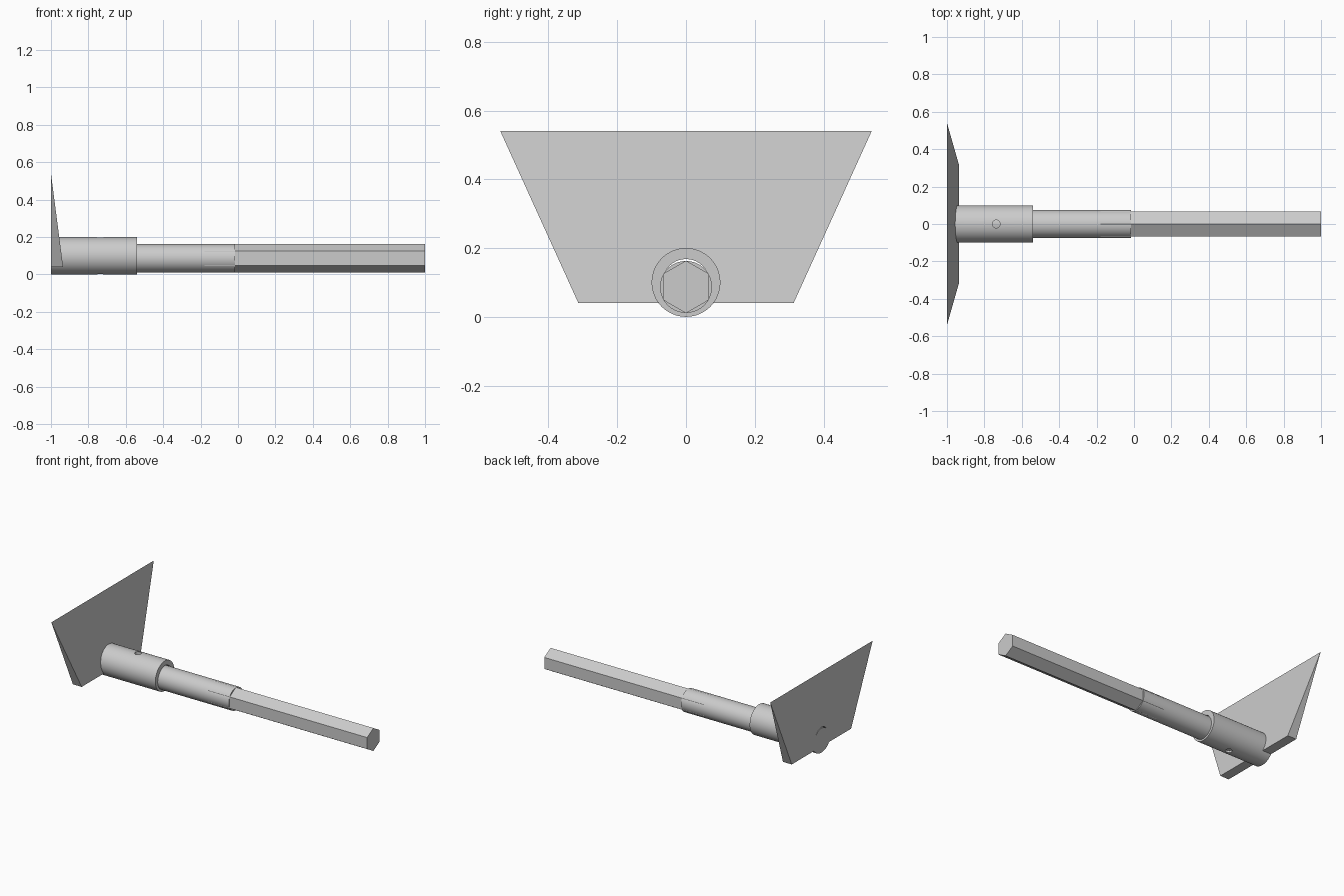
import bpy
import bmesh
import math
from mathutils import Matrix, Vector

cube = bpy.data.objects.get("Cube")
if cube:
    bpy.data.objects.remove(cube, do_unlink=True)

# Single plain steel colour
steel = bpy.data.materials.new("steel_grey")
steel.use_nodes = True
colour = (0.6, 0.6, 0.6, 1)
steel.diffuse_color = colour
steel.node_tree.nodes["Principled BSDF"].inputs["Base Color"].default_value = colour


def finish(name, bm):
    bmesh.ops.recalc_face_normals(bm, faces=bm.faces)
    mesh = bpy.data.meshes.new(name)
    bm.to_mesh(mesh)
    bm.free()
    obj = bpy.data.objects.new(name, mesh)
    mesh.materials.append(steel)
    bpy.context.collection.objects.link(obj)
    return obj


def rod(name, start, end, radius, sides, axis="X"):
    """Cylinder between two points along X or Z."""
    start, end = Vector(start), Vector(end)
    bm = bmesh.new()
    turn = Matrix.Rotation(math.pi / 2, 4, "Y") if axis == "X" else Matrix()
    # quarter turn puts hexagon corners at the front and back
    spin = Matrix.Rotation(math.pi / 2, 4, "Z")
    bmesh.ops.create_cone(
        bm, cap_ends=True, segments=sides, radius1=radius, radius2=radius,
        depth=(end - start).length,
        matrix=Matrix.Translation((start + end) / 2) @ turn @ spin)
    return finish(name, bm)


def select_only(obj):
    bpy.ops.object.select_all(action="DESELECT")
    obj.select_set(True)
    bpy.context.view_layer.objects.active = obj


def cut(obj, cutter):
    select_only(obj)
    mod = obj.modifiers.new("cut", "BOOLEAN")
    mod.operation = "DIFFERENCE"
    mod.solver = "EXACT"
    mod.object = cutter
    bpy.ops.object.modifier_apply(modifier=mod.name)


def smooth(obj):
    select_only(obj)
    bpy.ops.object.shade_smooth_by_angle(angle=math.radians(30))


COLLAR_Z, SHAFT_Z = 0.1, 0.087

# Tapered wedge blade: thick lower edge, sharp wide upper edge
bm = bmesh.new()
top = [bm.verts.new((-1, s * 0.54, 0.54)) for s in (-1, 1)]
back = [bm.verts.new((-1, s * 0.313, 0.04)) for s in (-1, 1)]
front = [bm.verts.new((-0.935, s * 0.313, 0.04)) for s in (-1, 1)]
bm.faces.new((top[0], top[1], back[1], back[0]))
bm.faces.new((top[0], top[1], front[1], front[0]))
bm.faces.new((back[0], back[1], front[1], front[0]))
for i in (0, 1):
    bm.faces.new((top[i], back[i], front[i]))
blade = finish("blade", bm)

# Collar with a bore along it and a pin hole from top to bottom
collar = rod("collar", (-1, 0, COLLAR_Z), (-0.54, 0, COLLAR_Z), 0.1, 64)
bore = rod("bore_cutter", (-1.1, 0, COLLAR_Z), (-0.4, 0, COLLAR_Z), 0.068, 64)
pin = rod("pin_cutter", (-0.737, 0, -0.1), (-0.737, 0, 0.3), 0.021, 32, "Z")
cut(collar, bore)
cut(collar, pin)
cut(blade, bore)
for cutter in (bore, pin):
    bpy.data.objects.remove(cutter, do_unlink=True)
smooth(collar)

# Round shaft seated in the collar
shaft = rod("shaft", (-1, 0, SHAFT_Z), (-0.015, 0, SHAFT_Z), 0.0755, 64)
smooth(shaft)

# Hexagonal handle, its tail set into the shaft
rod("hex_handle", (-0.18, 0, SHAFT_Z), (1, 0, SHAFT_Z), 0.0765, 6)
